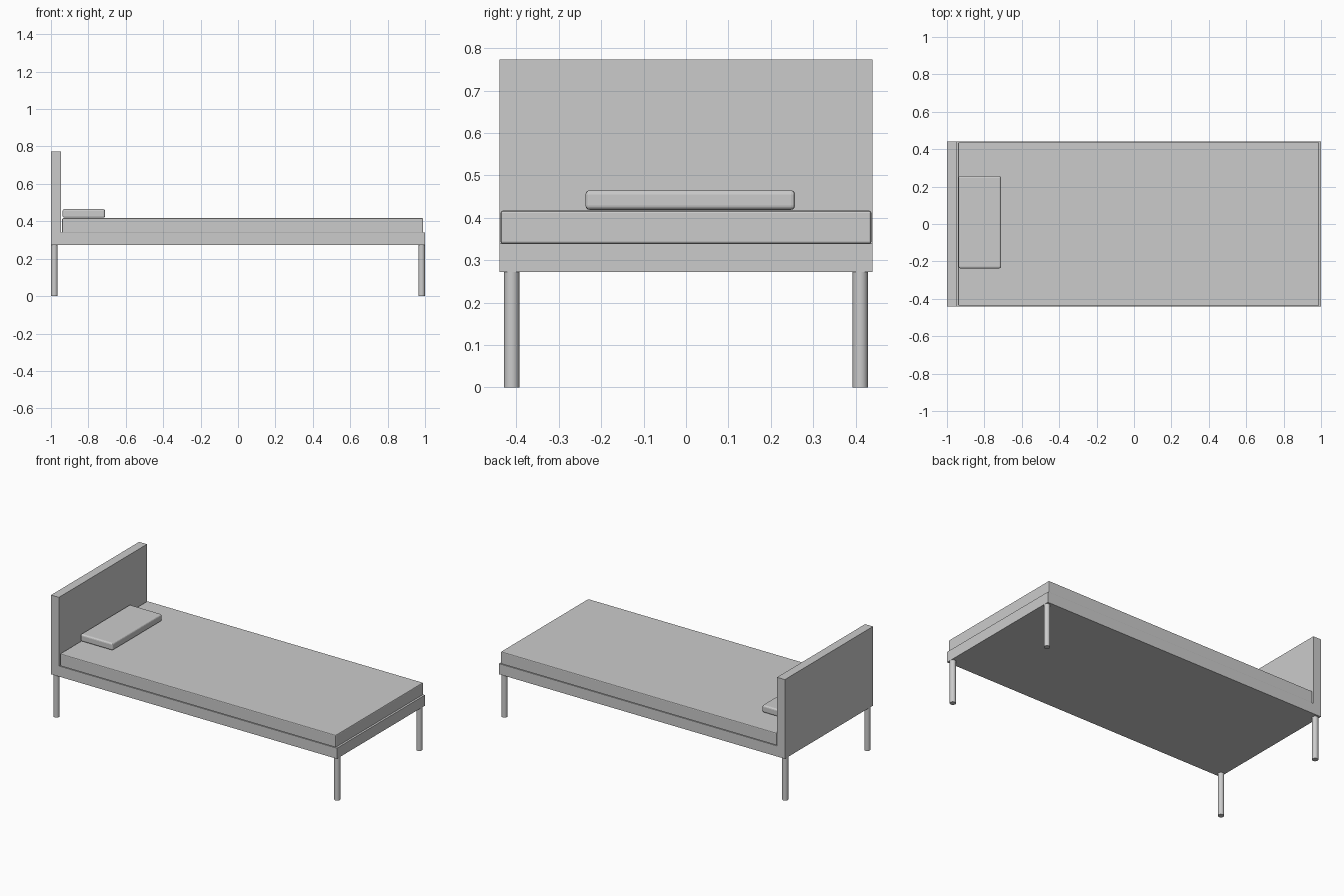
import bpy

if "Cube" in bpy.data.objects:
    bpy.data.objects.remove(bpy.data.objects["Cube"], do_unlink=True)

grey = bpy.data.materials.new("plain grey")
grey.use_nodes = True
colour = (0.6, 0.6, 0.6, 1)
grey.diffuse_color = colour
grey.node_tree.nodes["Principled BSDF"].inputs["Base Color"].default_value = colour


def box(name, low, high, bevel=0, segments=2):
    """Box between two corners, with optional rounded edges."""
    bpy.ops.mesh.primitive_cube_add(
        size=1, location=[(a + b) / 2 for a, b in zip(low, high)])
    obj = bpy.context.object
    obj.name = name
    obj.scale = [b - a for a, b in zip(low, high)]
    bpy.ops.object.transform_apply(location=False, rotation=False, scale=True)
    obj.data.materials.append(grey)
    if bevel:
        mod = obj.modifiers.new("rounded edges", "BEVEL")
        mod.width = bevel
        mod.segments = segments
    return obj


HALF_WIDTH = 0.44
FRAME_BOTTOM, FRAME_TOP = 0.272, 0.339

# Base frame and headboard
box("bed_frame", (-1, -HALF_WIDTH, FRAME_BOTTOM), (1, HALF_WIDTH, FRAME_TOP))
box("headboard", (-1, -HALF_WIDTH, FRAME_TOP), (-0.945, HALF_WIDTH, 0.773))

# Bedding
box("mattress", (-0.94, -0.437, FRAME_TOP), (0.99, 0.437, 0.417), 0.005)
box("pillow", (-0.938, -0.237, 0.419), (-0.711, 0.257, 0.465), 0.01, 3)

# Round legs at the four corners
RADIUS = 0.018
for end, x in (("head", -0.982), ("foot", 0.982)):
    for side, y in (("right", -0.411), ("left", 0.411)):
        bpy.ops.mesh.primitive_cylinder_add(
            vertices=24, radius=RADIUS, depth=FRAME_BOTTOM,
            location=(x, y, FRAME_BOTTOM / 2))
        leg = bpy.context.object
        leg.name = f"{end}_{side}_leg"
        leg.data.materials.append(grey)
        bpy.ops.object.shade_smooth_by_angle()
